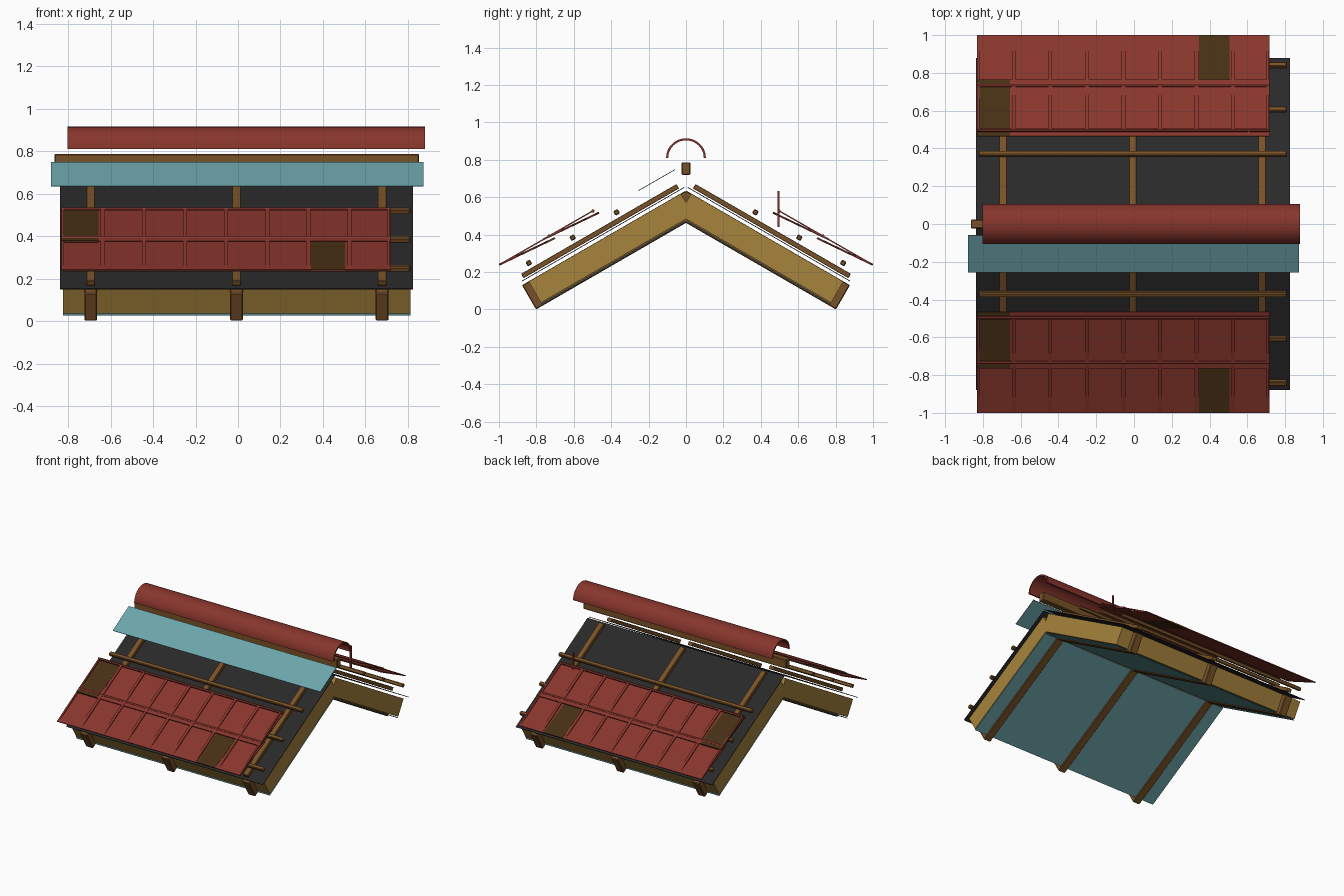
import bpy, bmesh, math

if "Cube" in bpy.data.objects:
    bpy.data.objects.remove(bpy.data.objects["Cube"])

C, S = math.cos(math.radians(30)), 0.5
Z0 = 0.463          # height of the rafter undersides at the ridge


def material(name, rgb):
    m = bpy.data.materials.new(name)
    m.diffuse_color = (*rgb, 1)
    m.use_nodes = True
    m.node_tree.nodes["Principled BSDF"].inputs["Base Color"].default_value = m.diffuse_color
    return m


RED = material("tile red", (0.245, 0.036, 0.025))
DARK = material("dark tile brown", (0.062, 0.028, 0.007))
WOOD = material("wood brown", (0.19, 0.084, 0.021))
YELLOW = material("insulation yellow", (0.39, 0.23, 0.045))
TEAL = material("membrane teal", (0.15, 0.38, 0.41))
BLACK = material("underlay black", (0.022, 0.022, 0.022))


def prism(name, yz, x0, x1, mat, bevel=0.0):
    """Extrude a closed y-z profile from x0 to x1."""
    bm = bmesh.new()
    face = bm.faces.new([bm.verts.new((x0, y, z)) for y, z in yz])
    ext = bmesh.ops.extrude_face_region(bm, geom=[face])
    moved = [g for g in ext["geom"] if isinstance(g, bmesh.types.BMVert)]
    bmesh.ops.translate(bm, verts=moved, vec=(x1 - x0, 0, 0))
    if bevel:
        bmesh.ops.bevel(bm, geom=bm.edges[:], offset=bevel, segments=1, affect='EDGES')
    bmesh.ops.recalc_face_normals(bm, faces=bm.faces)
    me = bpy.data.meshes.new(name)
    bm.to_mesh(me)
    bm.free()
    me.materials.append(mat)
    ob = bpy.data.objects.new(name, me)
    bpy.context.collection.objects.link(ob)
    return ob


def slab(name, s, x0, x1, u0, u1, v0, v1, mat, bevel=0.0):
    """Box lying in the roof slope: u runs downhill, v is the slope normal."""
    pts = [(u0, v0), (u1, v0), (u1, v1), (u0, v1)]
    yz = [(s * (u * C + v * S), Z0 - u * S + v * C) for u, v in pts]
    return prism(name, yz, x0, x1, mat, bevel)


def strip(name, s, x0, x1, a, b, t, mat):
    """Thin plate between two y-z points."""
    dy, dz = b[0] - a[0], b[1] - a[1]
    n = math.hypot(dy, dz)
    oy, oz = -dz / n * t / 2, dy / n * t / 2
    yz = [(a[0] + oy, a[1] + oz), (b[0] + oy, b[1] + oz),
          (b[0] - oy, b[1] - oz), (a[0] - oy, a[1] - oz)]
    return prism(name, [(s * y, z) for y, z in yz], x0, x1, mat)


TX0, PITCH, COUNT = -0.83, 0.1935, 8

for s, side in ((-1, "front"), (1, "back")):
    # structure, insulation and membranes
    for x in (-0.693, -0.007, 0.678):
        slab(f"{side}_rafter", s, x - 0.03, x + 0.03, -0.085, 0.926, 0, 0.15, WOOD, 0.005)
        slab(f"{side}_counter_batten", s, x - 0.02, x + 0.02, -0.06, 0.9, 0.178, 0.205, WOOD, 0.002)
    slab(f"{side}_insulation", s, -0.823, 0.811, -0.054, 0.885, 0.018, 0.149, YELLOW)
    slab(f"{side}_vapour_membrane", s, -0.823, 0.811, 0, 0.889, 0.008, 0.013, TEAL)
    slab(f"{side}_underlay", s, -0.837, 0.825, -0.087, 0.916, 0.167, 0.171, BLACK)
    # tile battens
    for u in (0.293, 0.564, 0.835):
        slab(f"{side}_batten", s, -0.823, 0.811, u - 0.014, u + 0.014, 0.221, 0.248, WOOD, 0.005)
    # two tilted tile courses
    for row, (dy, dark) in enumerate(((0, 6), (-0.235, 0))):
        dz = -dy * 0.577
        tip, head = (0.999 + dy, 0.239 + dz), (0.700 + dy, 0.382 + dz)
        top = (0.732 + dy, 0.392 + dz)
        strip(f"{side}_tile_course", s, TX0, TX0 + COUNT * PITCH, tip, head, 0.007, RED)
        x = TX0 + dark * PITCH
        strip(f"{side}_dark_tile", s, x + (0.012 if dark else -0.001), x + PITCH - 0.02,
              tip, head, 0.010, DARK)
        # interlocking ribs rising toward the head of each tile
        for i in range(COUNT + 1):
            xr = min(max(TX0 + i * PITCH, TX0 + 0.006), TX0 + COUNT * PITCH - 0.01)
            w = 0.01 if 0 < i < COUNT else 0.006
            strip(f"{side}_tile_rib", s, xr - w, xr + w, tip, top, 0.007, RED)
        # head bar
        y, z = top
        prism(f"{side}_tile_head_bar", [(s * (y + 0.009 * math.cos(k * math.pi / 3)),
              z + 0.009 * math.sin(k * math.pi / 3)) for k in range(6)],
              TX0, TX0 + COUNT * PITCH, RED)

# upright pin on the back slope
prism("upright_pin", [(0.488, 0.44), (0.499, 0.44), (0.499, 0.633), (0.488, 0.633)],
      0.602, 0.614, RED)

# ridge beam and ridge membrane
prism("ridge_beam", [(-0.023, 0.719), (0.023, 0.719), (0.023, 0.787), (-0.023, 0.787)],
      -0.864, 0.853, WOOD, 0.005)
strip("ridge_membrane", 1, -0.88, 0.874, (-0.255, 0.635), (-0.06, 0.747), 0.004, TEAL)

# rounded ridge cap
N = 24
arc = [math.pi * k / N for k in range(N + 1)]
outer = [(0.106 * math.cos(a), 0.811 + 0.104 * math.sin(a)) for a in arc]
inner = [(0.095 * math.cos(a), 0.811 + 0.093 * math.sin(a)) for a in reversed(arc)]
cap = prism("ridge_cap", outer + inner, -0.803, 0.88, RED)
bpy.context.view_layer.objects.active = cap
cap.select_set(True)
bpy.ops.object.shade_smooth_by_angle(angle=math.radians(30))
